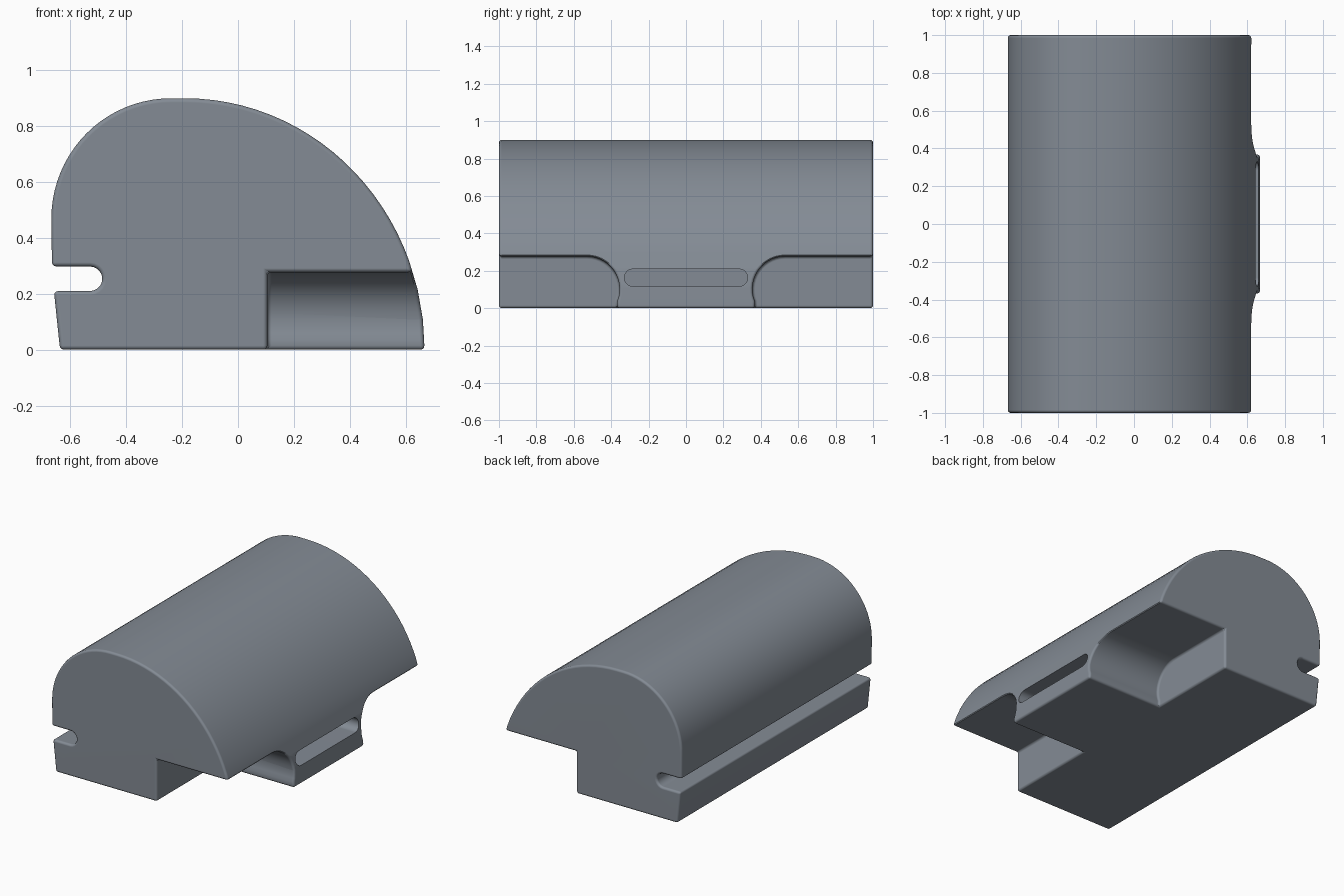
import bpy, bmesh
from math import sin, cos, radians

if "Cube" in bpy.data.objects:
    bpy.data.objects.remove(bpy.data.objects["Cube"])


def arc(cx, cz, rx, rz, a0, a1, n):
    """Points on an elliptical arc, angles in degrees."""
    return [(cx + rx * cos(radians(a0 + (a1 - a0) * i / n)),
             cz + rz * sin(radians(a0 + (a1 - a0) * i / n))) for i in range(n + 1)]


def prism(name, pts, lo, hi, axis):
    """Extrude a profile along y (points are x,z) or along x (points are y,z)."""
    bm = bmesh.new()
    place = (lambda p, d: (p[0], d, p[1])) if axis == 'Y' else (lambda p, d: (d, p[0], p[1]))
    a = [bm.verts.new(place(p, lo)) for p in pts]
    b = [bm.verts.new(place(p, hi)) for p in pts]
    bm.faces.new(a)
    bm.faces.new(b[::-1])
    n = len(pts)
    for i in range(n):
        j = (i + 1) % n
        bm.faces.new((a[i], b[i], b[j], a[j]))
    bmesh.ops.recalc_face_normals(bm, faces=bm.faces)
    me = bpy.data.meshes.new(name)
    bm.to_mesh(me)
    bm.free()
    ob = bpy.data.objects.new(name, me)
    bpy.context.scene.collection.objects.link(ob)
    return ob


def cut(ob, cutter):
    m = ob.modifiers.new("cut", 'BOOLEAN')
    m.operation = 'DIFFERENCE'
    m.solver = 'EXACT'
    m.object = cutter
    cutter.hide_render = True


# Main body: domed profile with the long groove in the left side
profile = [(-0.637, 0)]
profile += arc(-0.19, 0, 0.858, 0.9, 0, 270 / 13, 3)
profile += arc(-0.19, 0, 0.858, 0.9, 270 / 13, 90, 20)[1:]
profile += arc(-0.24, 0.47, 0.428, 0.43, 90, 180, 20)
profile += [(-0.666, 0.298)]
profile += arc(-0.53, 0.254, 0.044, 0.044, 90, -90, 10)
profile += [(-0.659, 0.21)]
body = prism("body", profile, -1, 1, 'Y')

# Two notches under the right side, leaving a central foot with curved flanks
flank = [(-1.2, -0.1), (-1.2, 0.277)]
flank += arc(-0.53, 0.102, 0.175, 0.175, 90, -22, 14)
flank += [(flank[-1][0], -0.1)]
cutters = []
for s in (-1, 1):
    c = prism("notch_cutter", [(s * y, z) for y, z in flank], 0.105, 1.0, 'X')
    cutters.append(c)
    cut(body, c)

# Soft edges
bev = body.modifiers.new("soft_edges", 'BEVEL')
bev.width = 0.015
bev.segments = 3
bev.limit_method = 'ANGLE'
bev.angle_limit = radians(35)
bev.use_clamp_overlap = False

# Slot in the face of the foot
r = 0.046
slot = arc(0.284, 0.163, r, r, -90, 90, 12) + arc(-0.284, 0.163, r, r, 90, 270, 12)
c = prism("slot_cutter", slot, 0.46, 1.0, 'X')
cutters.append(c)
cut(body, c)

# Bake the cuts, then smooth shading
bpy.context.view_layer.update()
dg = bpy.context.evaluated_depsgraph_get()
baked = bpy.data.meshes.new_from_object(body.evaluated_get(dg))
body.modifiers.clear()
body.data = baked
for c in cutters:
    bpy.data.objects.remove(c)
bpy.ops.object.select_all(action='DESELECT')
body.select_set(True)
bpy.context.view_layer.objects.active = body
bpy.ops.object.shade_smooth_by_angle(angle=radians(35))
wn = body.modifiers.new("flat_normals", 'WEIGHTED_NORMAL')
wn.keep_sharp = True

# Dark slate colour
slate = bpy.data.materials.new("slate")
slate.diffuse_color = (0.23, 0.26, 0.30, 1)
slate.use_nodes = True
slate.node_tree.nodes["Principled BSDF"].inputs["Base Color"].default_value = slate.diffuse_color
body.data.materials.clear()
body.data.materials.append(slate)
